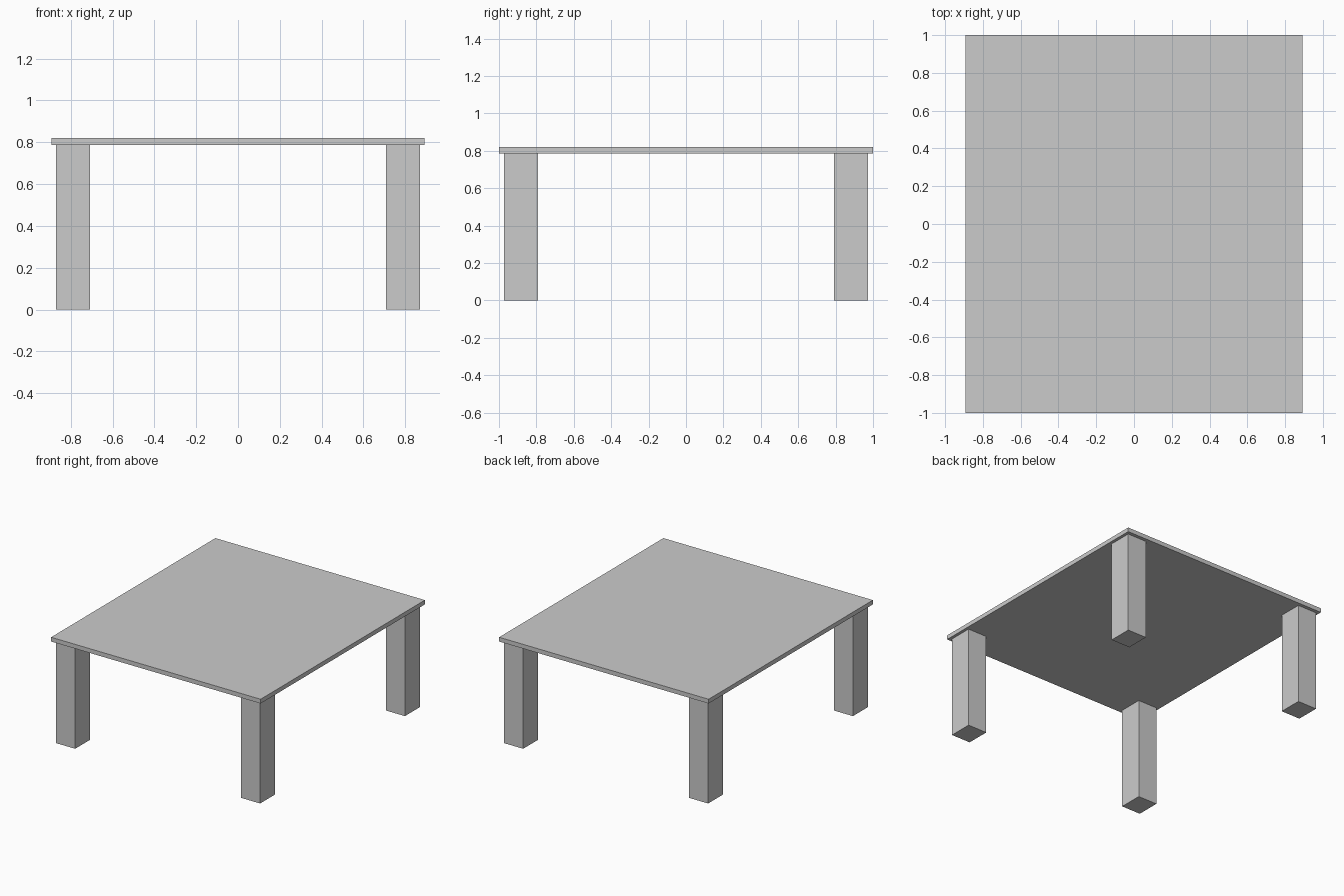
import bpy

if "Cube" in bpy.data.objects:
    bpy.data.objects.remove(bpy.data.objects["Cube"])

# Single flat grey for the whole table
grey = bpy.data.materials.new("light grey")
grey.diffuse_color = (0.6, 0.6, 0.6, 1.0)
grey.use_nodes = True
grey.node_tree.nodes["Principled BSDF"].inputs["Base Color"].default_value = grey.diffuse_color


def box(name, x, y, z):
    """Axis-aligned box from (min, max) ranges."""
    bpy.ops.mesh.primitive_cube_add(size=1)
    ob = bpy.context.object
    ob.name = name
    ranges = (x, y, z)
    ob.location = [(a + b) / 2 for a, b in ranges]
    ob.scale = [b - a for a, b in ranges]
    bpy.ops.object.transform_apply(location=False, rotation=False, scale=True)
    ob.data.materials.append(grey)
    return ob


# Table top
box("table_top", (-0.893, 0.893), (-1.0, 1.0), (0.787, 0.82))

# Four square legs, set slightly in from the corners
for side, sx in (("left", -1), ("right", 1)):
    for end, sy in (("front", -1), ("back", 1)):
        box(f"{end}_{side}_leg",
            sorted((sx * 0.707, sx * 0.87)),
            sorted((sy * 0.79, sy * 0.973)),
            (0.0, 0.787))
